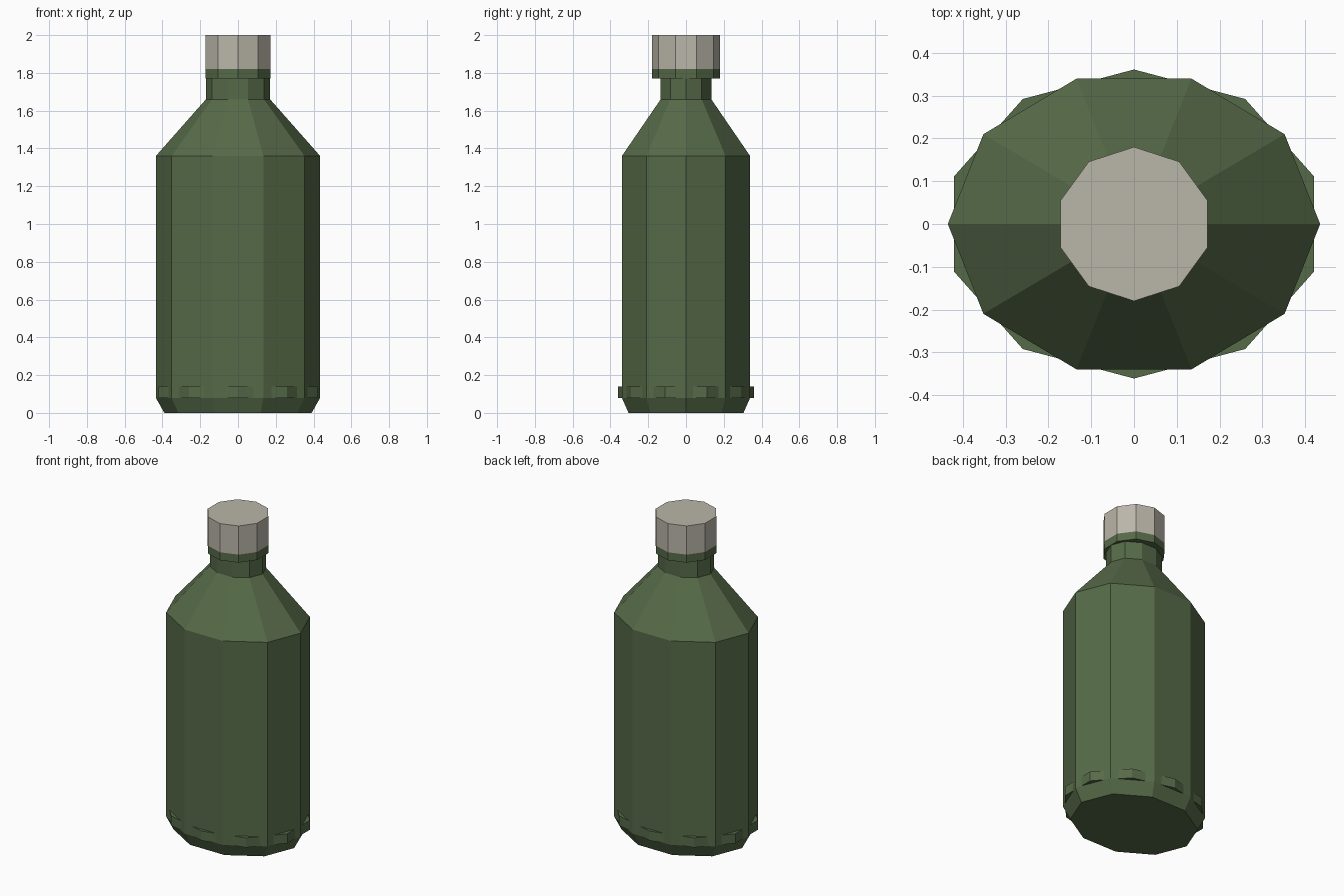
import bpy, bmesh, math

if "Cube" in bpy.data.objects:
    bpy.data.objects.remove(bpy.data.objects["Cube"])


def material(name, rgb):
    m = bpy.data.materials.new(name)
    m.diffuse_color = (*rgb, 1.0)
    m.use_nodes = True
    m.node_tree.nodes["Principled BSDF"].inputs["Base Color"].default_value = m.diffuse_color
    return m


GREEN = material("olive green", (0.093, 0.144, 0.065))
CAP = material("warm grey", (0.49, 0.465, 0.395))


def lathe(name, profile, mat, turn=0.0, sides=10):
    """Closed solid from stacked elliptical rings (rx, ry, z)."""
    bm = bmesh.new()
    rings = []
    for rx, ry, z in profile:
        angles = [turn + 2 * math.pi * i / sides for i in range(sides)]
        rings.append([bm.verts.new((rx * math.cos(a), ry * math.sin(a), z)) for a in angles])
    for lo, hi in zip(rings, rings[1:]):
        for i in range(sides):
            j = (i + 1) % sides
            bm.faces.new((lo[i], lo[j], hi[j], hi[i]))
    bm.faces.new(rings[0][::-1])
    bm.faces.new(rings[-1])
    bmesh.ops.recalc_face_normals(bm, faces=bm.faces)
    me = bpy.data.meshes.new(name)
    bm.to_mesh(me)
    bm.free()
    me.materials.append(mat)
    ob = bpy.data.objects.new(name, me)
    bpy.context.collection.objects.link(ob)
    return ob


HALF = math.radians(18)

# Oval bottle with chamfered base, sloping shoulder and neck
lathe("bottle_body", [(0.39, 0.32, 0.0), (0.435, 0.357, 0.08), (0.435, 0.357, 1.36),
                      (0.17, 0.141, 1.66), (0.17, 0.141, 1.77)], GREEN)

# Base band, turned half a side so its corners poke through the body
lathe("base_band", [(0.442, 0.361, 0.08), (0.442, 0.361, 0.14)], GREEN, HALF)

# Round collar and cap
lathe("neck_collar", [(0.18, 0.18, 1.77), (0.18, 0.18, 1.82)], GREEN, HALF)
lathe("cap", [(0.18, 0.18, 1.82), (0.18, 0.18, 2.0)], CAP, HALF)
